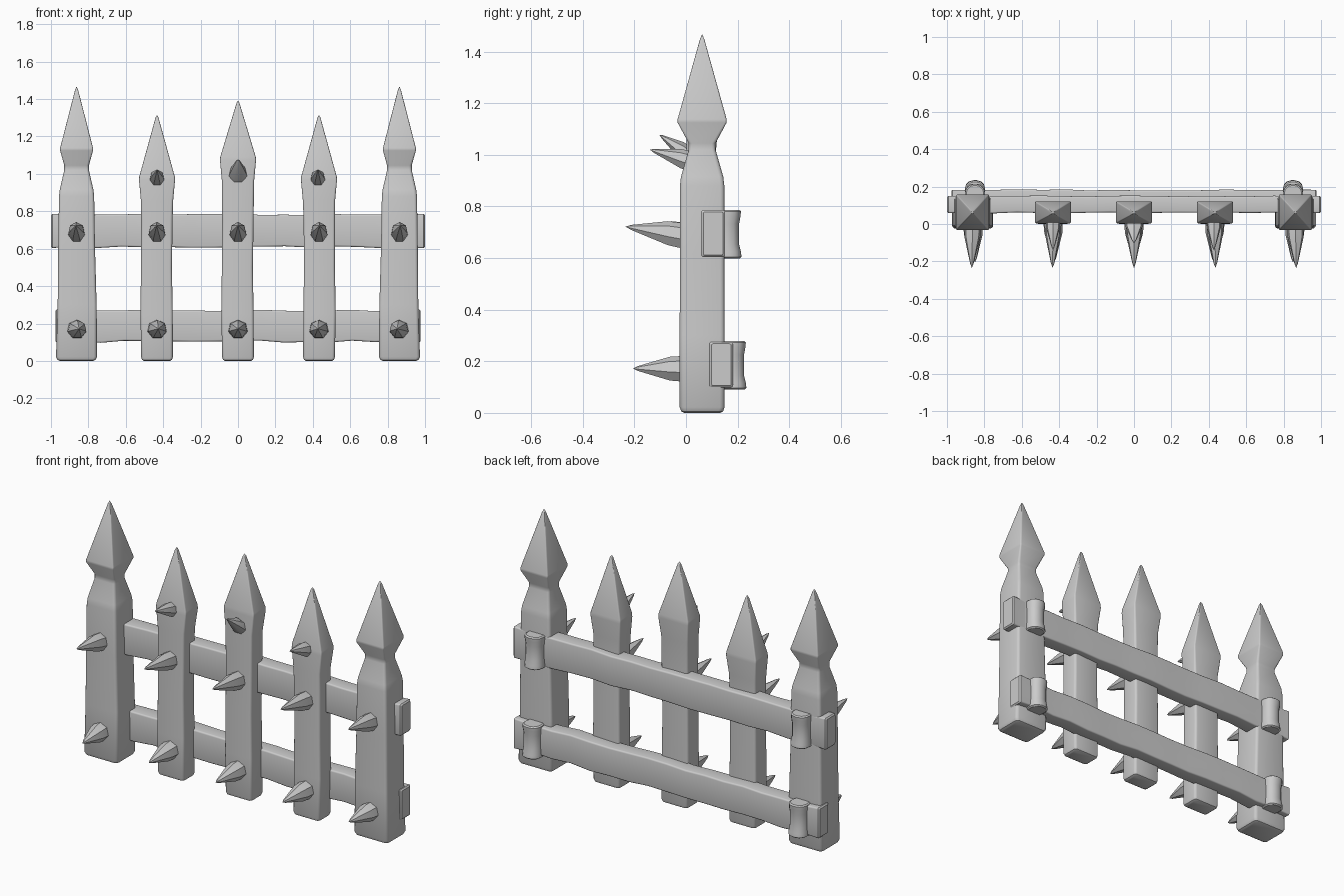
import bpy, bmesh, math, random
from mathutils import Vector

if "Cube" in bpy.data.objects:
    bpy.data.objects.remove(bpy.data.objects["Cube"])

random.seed(4)


def finish(name, bm, angle):
    bmesh.ops.recalc_face_normals(bm, faces=bm.faces)
    me = bpy.data.meshes.new(name)
    bm.to_mesh(me)
    bm.free()
    me.shade_smooth()
    me.set_sharp_from_angle(angle=math.radians(angle))
    ob = bpy.data.objects.new(name, me)
    bpy.context.collection.objects.link(ob)
    return ob


def skin(name, rings, angle=35):
    """Join rings of points into a closed solid; a one-point ring is a tip."""
    bm = bmesh.new()
    vs = [[bm.verts.new(p) for p in ring] for ring in rings]
    for a, b in zip(vs, vs[1:]):
        n = len(a)
        for i in range(n):
            j = (i + 1) % n
            bm.faces.new([a[i], a[j], b[0]] if len(b) == 1 else [a[i], a[j], b[j], b[i]])
    bm.faces.new(vs[0][::-1])
    if len(vs[-1]) > 1:
        bm.faces.new(vs[-1])
    return finish(name, bm, angle)


def loft(name, sections, axis='Z'):
    """Rounded-rectangle sections: (t, centre u, centre v, half u, half v, corner radius)."""
    rings = []
    for t, cu, cv, hu, hv, r in sections:
        pts = []
        if hu == 0:
            pts = [(cu, cv)]
        else:
            for k, (sx, sy) in enumerate([(1, 1), (-1, 1), (-1, -1), (1, -1)]):
                for s in range(4):
                    a = math.pi / 2 * (k + s / 3)
                    pts.append((cu + sx * (hu - r) + r * math.cos(a),
                                cv + sy * (hv - r) + r * math.sin(a)))
        rings.append([(u, v, t) if axis == 'Z' else (t, u, v) for u, v in pts])
    return skin(name, rings)


def spike(name, base, tip, rx, rz):
    """Seven-sided thorn with a slightly swollen middle."""
    b, t = Vector(base), Vector(tip)
    rings = []
    for f, s in ((0, 1.0), (0.3, 0.92), (0.9, 0.2)):
        c = b.lerp(t, f)
        rings.append([c + Vector((math.cos(a) * rx * s, 0, math.sin(a) * rz * s))
                      for a in [math.pi / 2 + math.tau * i / 7 for i in range(7)]])
    skin(name, rings + [[t]], 38)


# end posts with spear heads
for s, side in ((-1, "left"), (1, "right")):
    x, y = 0.863 * s, 0.0625
    loft(side + "_post", [
        (0.0, x, y, 0.090, 0.070, 0.015),
        (0.006, x, y, 0.102, 0.081, 0.018),
        (0.022, x, y, 0.110, 0.087, 0.018),
        (0.30, x - 0.003 * s, y, 0.104, 0.087, 0.016),
        (0.62, x, y, 0.098, 0.086, 0.016),
        (0.88, x, y, 0.094, 0.086, 0.016),
        (0.915, x, y, 0.090, 0.082, 0.016),
        (1.02, x, y, 0.066, 0.052, 0.014),
        (1.045, x, y, 0.066, 0.052, 0.014),
        (1.125, x, y, 0.088, 0.095, 0.008),
        (1.138, x, y, 0.088, 0.095, 0.008),
        (1.45, x, y, 0.008, 0.008, 0.003),
        (1.467, x, y, 0, 0, 0)])

# inner pickets with pointed heads
for name, x, sh, top in (("left_picket", -0.433, 0.975, 1.315),
                         ("middle_picket", 0.0, 1.08, 1.393),
                         ("right_picket", 0.433, 0.975, 1.315)):
    w = lambda: x + random.uniform(-0.004, 0.004)
    y = 0.056
    loft(name, [
        (0.0, x, y, 0.070, 0.042, 0.012),
        (0.006, x, y, 0.080, 0.052, 0.015),
        (0.02, x, y, 0.085, 0.056, 0.015),
        (0.25, w(), y, 0.086, 0.056, 0.014),
        (0.5, w(), y, 0.083, 0.055, 0.014),
        (0.75, w(), y, 0.084, 0.055, 0.014),
        (sh - 0.12, x, y, 0.086, 0.055, 0.012),
        (sh - 0.01, x, y + 0.006, 0.096, 0.059, 0.008),
        (sh + 0.01, x, y + 0.006, 0.095, 0.058, 0.008),
        (top - 0.014, x, y + 0.004, 0.008, 0.007, 0.003),
        (top, x, y + 0.004, 0, 0, 0)])

# horizontal rails with hand-hewn waviness
for name, L, y, z, hz in (("upper_rail", 1.0, 0.105, 0.695, 0.091),
                          ("lower_rail", 0.977, 0.137, 0.187, 0.088)):
    secs = [(-L, y, z, 0.038, hz - 0.007, 0.006), (-L + 0.007, y, z, 0.046, hz, 0.008)]
    for i in range(1, 16):
        secs.append((-L + 2 * L * i / 16, y + random.uniform(-0.002, 0.002),
                     z + random.uniform(-0.004, 0.004),
                     0.045 + random.uniform(-0.002, 0.002),
                     hz - 0.004 + random.uniform(-0.003, 0.003), 0.009))
    secs += [(L - 0.007, y, z, 0.046, hz, 0.008), (L, y, z, 0.038, hz - 0.007, 0.006)]
    loft(name, secs, 'X')

# rounded clamps on the back of the end posts
for s, side in ((-1, "left"), (1, "right")):
    for level, y, z in (("upper", 0.158, 0.693), ("lower", 0.177, 0.185)):
        x = 0.85 * s
        h = 0.094
        loft(f"{side}_{level}_clamp", [
            (z - h, x, y, 0.046, 0.050, 0.040),
            (z - h + 0.006, x, y, 0.054, 0.057, 0.045),
            (z - h + 0.025, x, y, 0.053, 0.055, 0.043),
            (z - 0.04, x, y, 0.050, 0.048, 0.042),
            (z + 0.04, x, y, 0.050, 0.048, 0.042),
            (z + h - 0.025, x, y, 0.053, 0.053, 0.043),
            (z + h - 0.006, x, y, 0.053, 0.055, 0.045),
            (z + h, x, y, 0.046, 0.048, 0.040)])

# rows of spikes on the front
for i, x in enumerate((-0.863, -0.433, 0.0, 0.433, 0.863)):
    front = 0.0 if i in (0, 4) else 0.02
    spike(f"middle_spike_{i + 1}", (x, front, 0.682), (x * 1.005, -0.235, 0.722), 0.047, 0.053)
    spike(f"lower_spike_{i + 1}", (x, front, 0.168), (x * 0.985, -0.205, 0.172), 0.054, 0.053)
for name, x in (("left", -0.433), ("right", 0.427)):
    spike(name + "_upper_spike", (x, 0.03, 0.968), (x, -0.14, 1.02), 0.041, 0.043)
spike("middle_upper_spike", (0, 0.03, 0.975), (0, -0.103, 1.077), 0.052, 0.048)
